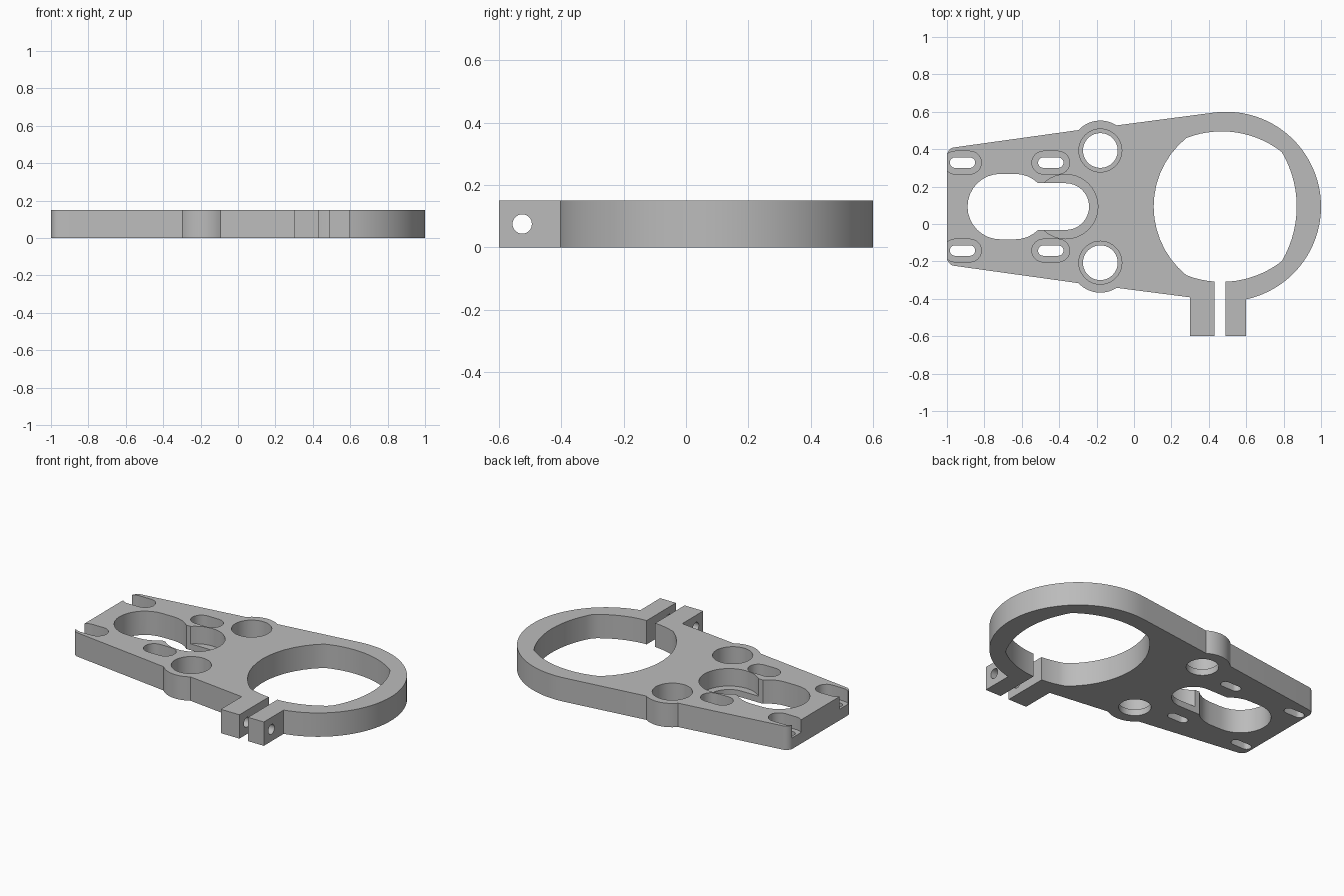
import bpy, bmesh
from math import sin, cos, radians, sqrt, asin
from mathutils import Vector, Matrix

if "Cube" in bpy.data.objects:
    bpy.data.objects.remove(bpy.data.objects["Cube"], do_unlink=True)

AXIS = 0.093      # y of the symmetry line
THICK = 0.15
OVER = 0.05       # cutter overshoot

grey = bpy.data.materials.new("plain grey")
grey.use_nodes = True
grey.diffuse_color = (0.5, 0.5, 0.5, 1)
grey.node_tree.nodes["Principled BSDF"].inputs["Base Color"].default_value = (0.5, 0.5, 0.5, 1)


def arc(cx, cy, r, a0, a1, n):
    angles = [radians(a0 + (a1 - a0) * i / n) for i in range(n + 1)]
    return [(cx + r * cos(a), cy + r * sin(a)) for a in angles]


def bulge(p, q, sag, n=14):
    """Arc from p to q bowing out to the right by sag, without its last point."""
    p, q = Vector(p), Vector(q)
    half = (q - p).length / 2
    r = (half * half + sag * sag) / (2 * sag)
    along = (q - p).normalized()
    out = Vector((along.y, -along.x))
    centre = (p + q) / 2 - out * (r - sag)
    span = asin(half / r)
    pts = []
    for i in range(n):
        t = span * (2 * i / n - 1)
        pts.append(tuple(centre + r * (along * sin(t) + out * cos(t))))
    return pts


def stadium(x0, x1, y, r, n=16):
    return arc(x1, y, r, -90, 90, n) + arc(x0, y, r, 90, 270, n)


def mirrored(pts):
    return [(x, 2 * AXIS - y) for x, y in reversed(pts)]


def prism(name, pts, z0, z1):
    bm = bmesh.new()
    face = bm.faces.new([bm.verts.new((x, y, z0)) for x, y in pts])
    top = bmesh.ops.extrude_face_region(bm, geom=[face])["geom"]
    verts = [v for v in top if isinstance(v, bmesh.types.BMVert)]
    bmesh.ops.translate(bm, verts=verts, vec=(0, 0, z1 - z0))
    bmesh.ops.remove_doubles(bm, verts=bm.verts, dist=1e-5)
    bmesh.ops.recalc_face_normals(bm, faces=bm.faces)
    mesh = bpy.data.meshes.new(name)
    bm.to_mesh(mesh)
    bm.free()
    obj = bpy.data.objects.new(name, mesh)
    bpy.context.collection.objects.link(obj)
    return obj


# Plate outline: tapered arm with two bosses, clamp ears and ring
bump_y = 0.393
side = arc(-0.18, bump_y, 0.16, 57, 137, 14) + arc(-0.955, 0.365, 0.045, 98, 180, 8)
ears = [(0.30, -0.392), (0.30, -0.6), (0.60, -0.6)]
ring = arc(0.493, AXIS, 0.507, -77.8, 98, 48)
plate = prism("clamp_plate", side + mirrored(side) + ears + ring, 0, THICK)
plate.data.materials.append(grey)

cutters = []


def cut(name, pts, floor=-OVER):
    cutters.append(prism(name, pts, floor, THICK + OVER))


# Large clamp bore made of four shallow arcs
corners = [(0.79, 0.385), (0.28, 0.46)]
corners += mirrored(corners)
bore = []
for i, sag in enumerate((0.068, 0.175, 0.068, 0.08)):
    bore += bulge(corners[i], corners[(i + 1) % 4], sag)
cut("clamp_bore", bore)

# Split between the ears
cut("clamp_split", [(0.43, -0.7), (0.49, -0.7), (0.49, -0.1), (0.43, -0.1)])

# Keyhole opening with a round recess
cut("keyhole_wide", stadium(-0.715, -0.635, AXIS, 0.175))
cut("keyhole_narrow", stadium(-0.6, -0.365, AXIS, 0.125))
cut("keyhole_recess", arc(-0.365, AXIS, 0.172, 0, 360, 40), 0.04)

# Counterbored holes and slots, on both sides of the axis
for s in (-1, 1):
    y = AXIS + s * 0.3
    cut("boss_hole", arc(-0.18, y, 0.093, 0, 360, 40))
    cut("boss_counterbore", arc(-0.18, y, 0.115, 0, 360, 40), 0.04)
    for x in (-0.917, -0.445):
        y = AXIS + s * 0.235
        cut("slot", stadium(x - 0.04, x + 0.04, y, 0.028, 10))
        cut("slot_counterbore", stadium(x - 0.04, x + 0.04, y, 0.061, 12), 0.07)

# Clamp screw hole through both ears
screw = prism("screw_hole", arc(0, 0, 0.031, 0, 360, 28), 0.2, 0.7)
screw.data.transform(Matrix.Translation((0, -0.525, THICK / 2)) @ Matrix.Rotation(radians(90), 4, 'Y'))
cutters.append(screw)

bpy.ops.object.select_all(action='DESELECT')
bpy.context.view_layer.objects.active = plate
plate.select_set(True)
for c in cutters:
    c.hide_render = True
    mod = plate.modifiers.new(c.name, 'BOOLEAN')
    mod.operation = 'DIFFERENCE'
    mod.solver = 'EXACT'
    mod.object = c
    bpy.ops.object.modifier_apply(modifier=mod.name)
    bpy.data.objects.remove(c, do_unlink=True)

bpy.ops.object.shade_smooth_by_angle(angle=radians(30))
